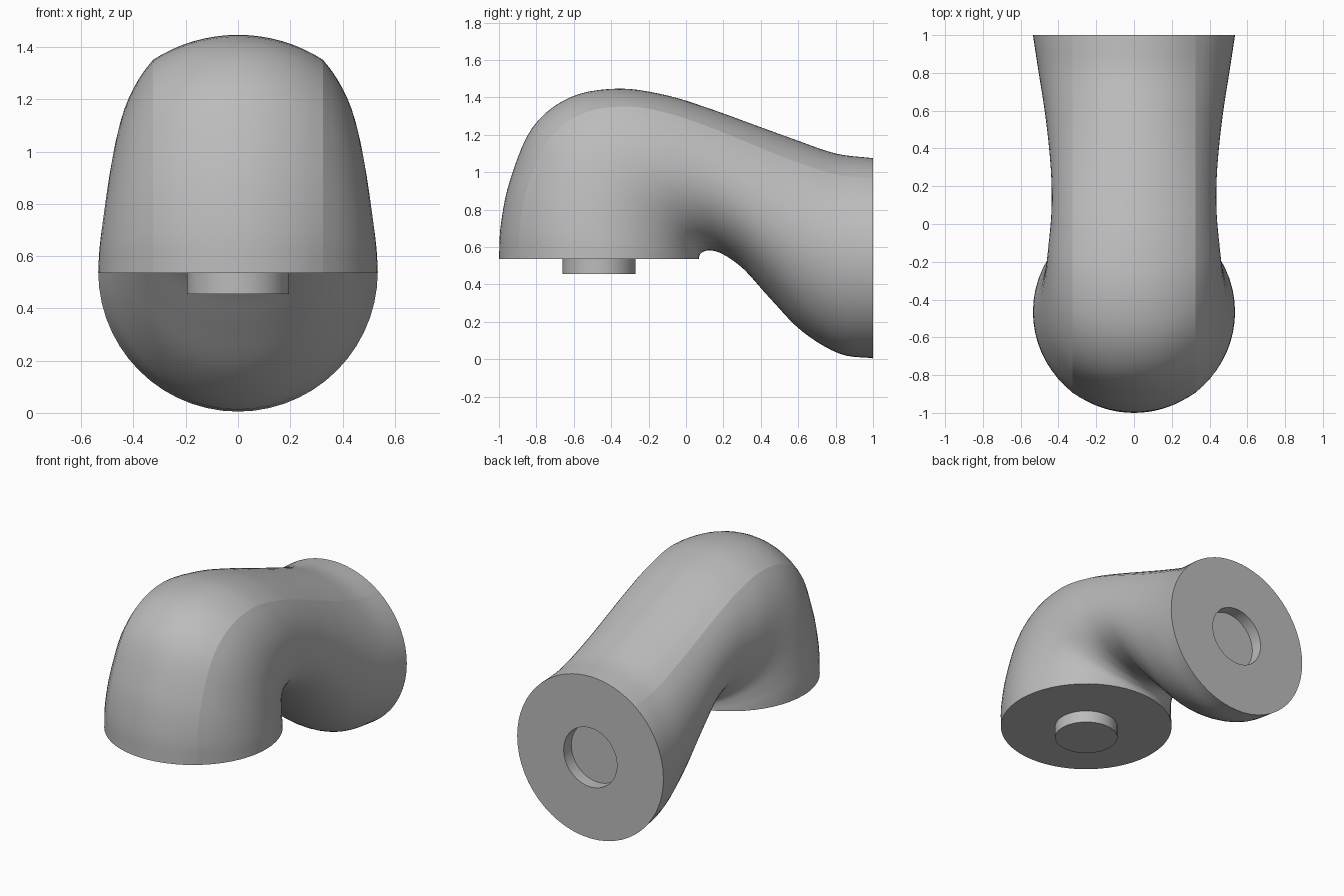
import bpy
import bmesh
from math import pi, sin, cos, asin, radians
from mathutils import Vector

cube = bpy.data.objects.get("Cube")
if cube:
    bpy.data.objects.remove(cube)

grey = bpy.data.materials.new("grey")
grey.use_nodes = True
colour = (0.5, 0.5, 0.5, 1)
grey.diffuse_color = colour
grey.node_tree.nodes["Principled BSDF"].inputs["Base Color"].default_value = colour

# Stations along the bend: outer y, z, inner y, z, half width
STATIONS = [Vector(s) for s in (
    (1.00, 1.075, 1.00, 0.005, 0.535),
    (0.80, 1.10, 0.82, 0.03, 0.506),
    (0.58, 1.175, 0.62, 0.15, 0.473),
    (0.36, 1.255, 0.45, 0.325, 0.45),
    (0.14, 1.335, 0.31, 0.48, 0.437),
    (-0.10, 1.41, 0.20, 0.56, 0.438),
    (-0.36, 1.447, 0.13, 0.582, 0.453),
    (-0.62, 1.40, 0.09, 0.573, 0.469),
    (-0.82, 1.24, 0.075, 0.56, 0.49),
    (-0.94, 0.96, 0.071, 0.55, 0.514),
    (-0.99, 0.72, 0.07, 0.542, 0.53),
    (-1.00, 0.535, 0.07, 0.535, 0.535))]
STEPS, TOP, SIDE, UNDER = 5, 8, 9, 14
RIDGE_X, RADIUS = 0.325, 0.535


def spline(points, i, t):
    """Smooth interpolation between stations i and i + 1."""
    b, c = points[i], points[i + 1]
    a = points[i - 1] if i > 0 else 2 * b - c
    d = points[i + 2] if i + 2 < len(points) else 2 * c - b
    return 0.5 * (2 * b + (c - a) * t + (2 * a - 5 * b + 4 * c - d) * t * t
                  + (3 * b - a - 3 * c + d) * t ** 3)


def section(centre, up, width, ridge, swell=0.0):
    """Closed ring that swells out to a soft ridge either side of the top."""
    angles = [ridge * i / TOP for i in range(TOP)]
    angles += [ridge + (pi / 2 - ridge) * i / SIDE for i in range(SIDE)]
    angles += [pi / 2 + pi / 2 * i / UNDER for i in range(UNDER + 1)]
    half = []
    for a in angles:
        bump = 0
        if a < pi / 2:
            bump = (a / ridge if a < ridge else (pi / 2 - a) / (pi / 2 - ridge)) ** 2
        f = 1 + swell * bump
        p = centre + up * cos(a) * f
        p.x = width * sin(a) * f
        half.append(p)
    return half + [Vector((-p.x, p.y, p.z)) for p in half[-2:0:-1]]


end_ridge = asin(RIDGE_X / RADIUS)
rings = []

# Socket recess in the back face
for y in (0.92, 1.0):
    rings.append(section(Vector((0, y, 0.54)), Vector((0, 0, 0.195)), 0.195, end_ridge))

# Bent body
first_body = len(rings)
spans = len(STATIONS) - 1
for n in range(spans * STEPS + 1):
    i = min(n // STEPS, spans - 1)
    oy, oz, iy, iz, width = spline(STATIONS, i, n / STEPS - i)
    outer, inner = Vector((0, oy, oz)), Vector((0, iy, iz))
    swell = 0.06 * sin(pi * n / (spans * STEPS))
    ridge = asin(RIDGE_X / (width * (1 + swell)))
    rings.append(section((outer + inner) / 2, (outer - inner) / 2, width, ridge, swell))
last_body = len(rings) - 1

# Peg under the front end
for z in (0.535, 0.455):
    rings.append(section(Vector((0, -0.465, z)), Vector((0, -0.195, 0)), 0.195, end_ridge))

# Skin the rings and close both ends
bm = bmesh.new()
loops = [[bm.verts.new(p) for p in ring] for ring in rings]
count = len(loops[0])
for lower, upper in zip(loops, loops[1:]):
    for j in range(count):
        k = (j + 1) % count
        bm.faces.new((lower[j], lower[k], upper[k], upper[j]))
bm.faces.new(loops[0])
bm.faces.new(loops[-1])
bmesh.ops.recalc_face_normals(bm, faces=bm.faces)

# Keep the two ridges crisp
for r in range(first_body, last_body):
    for j in (TOP, count - TOP):
        bm.edges.get((loops[r][j], loops[r + 1][j])).smooth = False

mesh = bpy.data.meshes.new("elbow_joint")
bm.to_mesh(mesh)
bm.free()
mesh.materials.append(grey)
elbow = bpy.data.objects.new("elbow_joint", mesh)
bpy.context.collection.objects.link(elbow)
bpy.ops.object.select_all(action="DESELECT")
elbow.select_set(True)
bpy.context.view_layer.objects.active = elbow
bpy.ops.object.shade_smooth_by_angle(angle=radians(35))
